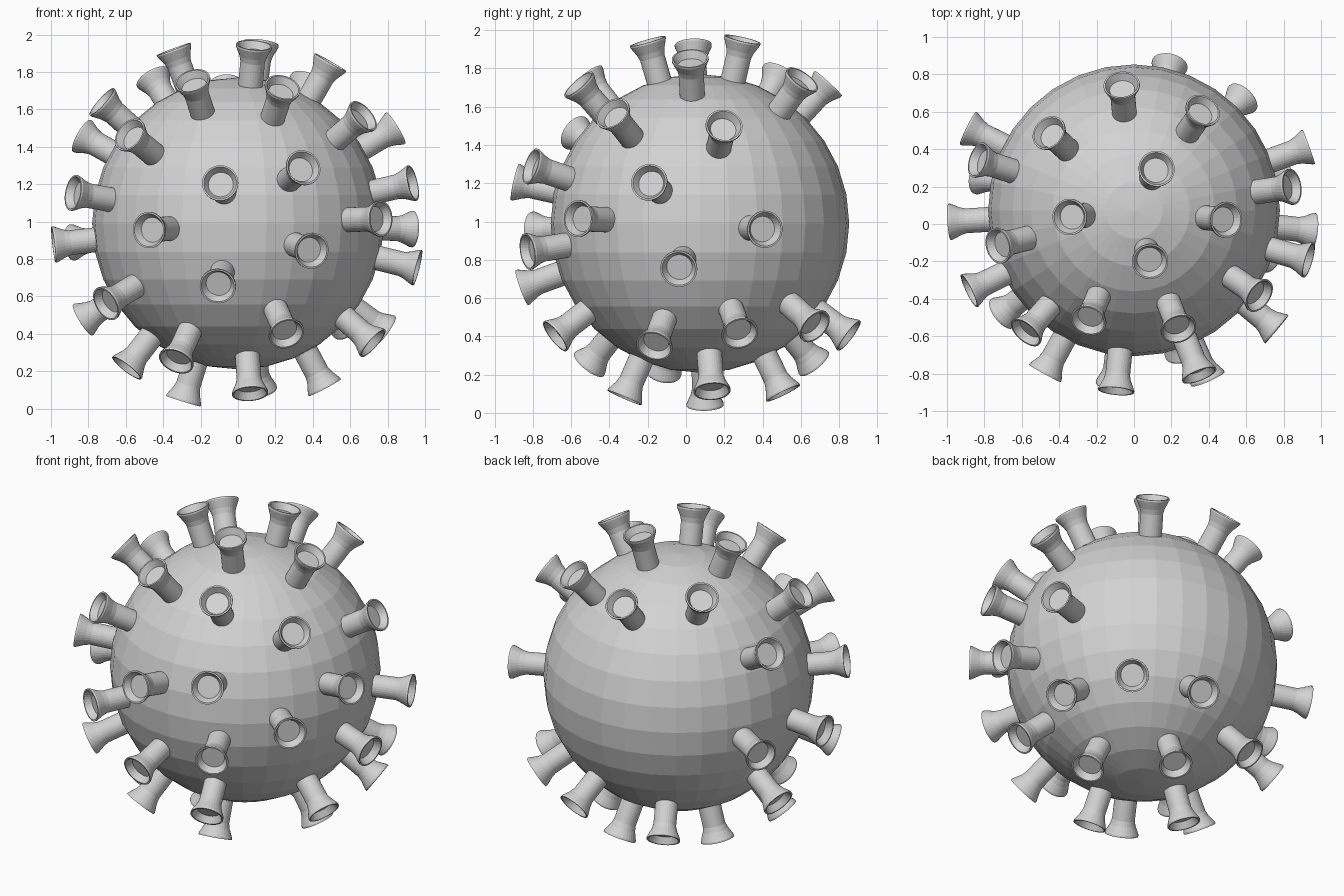
import bpy
import bmesh
import math
from mathutils import Vector

cube = bpy.data.objects.get("Cube")
if cube:
    bpy.data.objects.remove(cube, do_unlink=True)

CENTRE = Vector((0, 0.073, 0.99))
BODY_RADIUS = 0.78


def make_material(name, colour):
    mat = bpy.data.materials.new(name)
    mat.use_nodes = True
    mat.diffuse_color = colour
    for node in mat.node_tree.nodes:
        if node.type == 'BSDF_PRINCIPLED':
            node.inputs["Base Color"].default_value = colour
    return mat


def mesh_from_bmesh(name, bm, mat):
    bmesh.ops.recalc_face_normals(bm, faces=bm.faces[:])
    mesh = bpy.data.meshes.new(name)
    bm.to_mesh(mesh)
    bm.free()
    mesh.materials.append(mat)
    return mesh


def add_object(name, mesh):
    obj = bpy.data.objects.new(name, mesh)
    obj.location = CENTRE
    bpy.context.collection.objects.link(obj)
    return obj


def lathe(profile, sides):
    """Closed solid of revolution about z from (radius, height) points."""
    bm = bmesh.new()
    rings = []
    for radius, height in profile:
        ring = []
        for i in range(sides):
            a = math.tau * i / sides
            ring.append(bm.verts.new((radius * math.cos(a), radius * math.sin(a), height)))
        rings.append(ring)
    for low, high in zip(rings, rings[1:]):
        for i in range(sides):
            j = (i + 1) % sides
            bm.faces.new((low[i], low[j], high[j], high[i]))
    bm.faces.new(rings[0])
    bm.faces.new(rings[-1])
    return bm


grey = make_material("plain grey", (0.65, 0.65, 0.65, 1))

# Faceted round body
bm = bmesh.new()
bmesh.ops.create_uvsphere(bm, u_segments=32, v_segments=16, radius=BODY_RADIUS)
add_object("body", mesh_from_bmesh("body", bm, grey))

# Spike: straight shaft, flared trumpet end, shallow funnel with a flat floor
spike_profile = [
    (0.066, 0.72), (0.066, 0.905), (0.074, 0.935), (0.097, 0.985),
    (0.097, 0.995), (0.088, 0.995), (0.067, 0.955),
]
spike_mesh = mesh_from_bmesh("spike", lathe(spike_profile, 32), grey)

# Spike directions, grouped by height on the body
upper = [
    (.12, .22, .95), (.085, -.27, .94), (-.34, -.035, .92), (.485, -.05, .845),
    (-.24, -.58, .75), (.235, -.625, .716), (.365, .53, .745), (-.065, .66, .72),
    (-.45, .41, .77), (-.71, -.185, .635), (.66, -.45, .566), (.835, .125, .505),
    (-.567, -.64, .465), (-.82, .265, .46),
]
middle = [
    (-.095, -.96, .215), (.345, -.87, .295), (.93, -.265, .215), (-.86, -.42, .16),
    (.755, -.63, .025), (-.47, -.86, -.035), (.92, .335, -.03), (.39, -.89, -.145),
    (-.96, -.06, -.11), (-.87, .43, -.1), (.95, -.11, -.235), (-.107, -.92, -.332),
]
lower = [
    (-.69, -.54, -.42), (-.82, .18, -.51), (.57, .59, -.53), (.19, .775, -.583),
    (.77, .205, -.565), (.257, -.75, -.585), (.71, -.235, -.63), (-.326, -.57, -.725),
    (-.306, .59, -.724), (-.585, -.19, -.76), (.46, .063, -.87), (.11, .43, -.875),
    (.064, -.39, -.9), (-.293, .027, -.953),
]

for group, directions in (("upper", upper), ("middle", middle), ("lower", lower)):
    for number, direction in enumerate(directions, 1):
        spike = add_object(f"{group}_spike_{number}", spike_mesh)
        spike.rotation_mode = 'QUATERNION'
        spike.rotation_quaternion = Vector(direction).to_track_quat('Z', 'Y')
